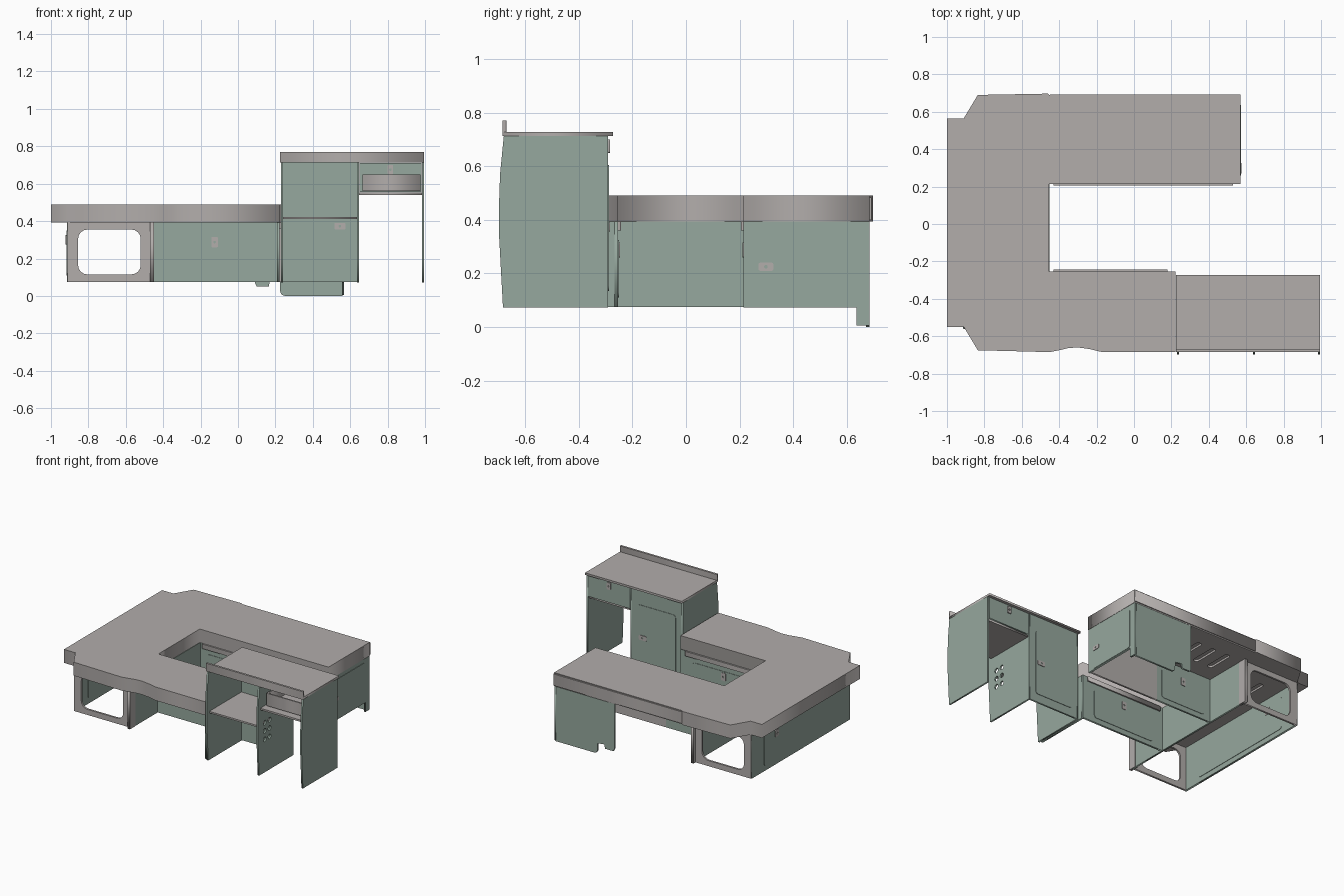
import bpy, math
from mathutils import Matrix

if "Cube" in bpy.data.objects:
    bpy.data.objects.remove(bpy.data.objects["Cube"])


def material(name, rgb):
    m = bpy.data.materials.new(name)
    m.diffuse_color = (*rgb, 1)
    m.use_nodes = True
    m.node_tree.nodes["Principled BSDF"].inputs["Base Color"].default_value = m.diffuse_color
    return m


GREEN = material("sage green", (0.305, 0.392, 0.342))
GRAY = material("warm gray", (0.445, 0.418, 0.407))

# local (u, v, w) -> world for a panel perpendicular to each axis
FRAMES = {
    'x': Matrix(((0, 0, 1, 0), (1, 0, 0, 0), (0, 1, 0, 0), (0, 0, 0, 1))),
    'y': Matrix(((1, 0, 0, 0), (0, 0, -1, 0), (0, 1, 0, 0), (0, 0, 0, 1))),
    'z': Matrix.Identity(4),
}


def panel(name, axis, lo, hi, outline, mat, holes=()):
    """Flat outline with optional holes, extruded along axis from lo to hi."""
    cu = bpy.data.curves.new(name, 'CURVE')
    cu.dimensions = '2D'
    cu.fill_mode = 'BOTH'
    cu.extrude = (hi - lo) / 2
    for loop in (outline, *holes):
        sp = cu.splines.new('POLY')
        sp.points.add(len(loop) - 1)
        for p, (u, v) in zip(sp.points, loop):
            p.co = (u, v, 0, 1)
        sp.use_cyclic_u = True
    tmp = bpy.data.objects.new(name + "_curve", cu)
    me = bpy.data.meshes.new_from_object(tmp)
    bpy.data.objects.remove(tmp)
    mid = (lo + hi) / 2 * (-1 if axis == 'y' else 1)
    me.transform(FRAMES[axis] @ Matrix.Translation((0, 0, mid)))
    me.materials.clear()
    me.materials.append(mat)
    ob = bpy.data.objects.new(name, me)
    bpy.context.collection.objects.link(ob)
    return ob


def rect(u0, u1, v0, v1, r=0.0, n=4):
    if r == 0:
        return [(u0, v0), (u1, v0), (u1, v1), (u0, v1)]
    pts = []
    for k, (cu, cv) in enumerate(((u1 - r, v1 - r), (u0 + r, v1 - r),
                                  (u0 + r, v0 + r), (u1 - r, v0 + r))):
        for i in range(n + 1):
            a = math.pi / 2 * (k + i / n)
            pts.append((cu + r * math.cos(a), cv + r * math.sin(a)))
    return pts


def circle(u, v, r, n=12):
    return [(u + r * math.cos(i * math.tau / n), v + r * math.sin(i * math.tau / n))
            for i in range(n)]


def box(name, x, y, z, mat):
    return panel(name, 'z', z[0], z[1], rect(*x, *y), mat)


def door(name, axis, lo, hi, r, handle):
    """Raised rounded door visible on both sides, plus a small latch."""
    panel(name, axis, lo - 0.003, hi + 0.003, rect(*r, 0.02), GREEN)
    u, v, w, h = handle
    panel(name + "_latch", axis, lo - 0.007, hi + 0.007,
          rect(u - w, u + w, v - h, v + h, 0.006), GRAY, [circle(u, v, 0.007)])


# U-shaped cushion and the slotted bed board below it
cushion = [(-1, -.55), (-.91, -.55), (-.835, -.675), (-.45, -.685), (-.4, -.675),
           (-.35, -.663), (-.3, -.66), (-.24, -.668), (-.18, -.683), (.222, -.685),
           (.222, -.255), (-.455, -.255), (-.455, .215), (.57, .215), (.57, .685),
           (-.45, .688), (-.46, .697), (-.835, .69), (-.91, .565), (-1, .565)]
panel("seat_cushion", 'z', .407, .49, cushion, GRAY)
slots = [rect(x - .02, x + .02, y - .1, y + .1, .018)
         for x, y in ((-.1, .45), (-.22, .45), (-.34, .45), (-.6, .3), (-.75, .3),
                      (-.6, -.3), (-.75, -.3))]
panel("bed_board", 'z', .393, .407, cushion, GRAY, slots)

# Left seat: outer wall, inner wall and two open frames
Z = (.075, .393)
panel("left_wall", 'x', -.915, -.9, rect(-.56, .56, *Z), GREEN)
door("left_wall_door", 'x', -.915, -.9, (-.42, .42, .11, .35), (.28, .3, .02, .025))
panel("seat_inner_wall", 'x', -.465, -.452, rect(-.56, .56, *Z), GREEN)
for name, y in (("front", -.555), ("back", .555)):
    panel(name + "_open_frame", 'y', y - .007, y + .007, rect(-.912, -.455, *Z), GRAY,
          [rect(-.855, -.52, .115, .355, .05)])
    panel(name + "_frame_post", 'x', -.47, -.45,
          rect(y - .03, y + .03, *Z), GRAY)

# Short front bench beside the kitchen
panel("front_bench_panel", 'y', -.267, -.253, rect(-.455, .222, *Z), GREEN)
door("front_bench_door", 'y', -.267, -.253, (-.37, .125, .11, .325), (-.125, .288, .018, .028))
panel("front_bench_end", 'x', .208, .221, rect(-.675, -.255, *Z), GREEN)
box("front_bench_lip", (-.43, .18), (-.255, -.243), (.36, .393), GRAY)

# Long back bench with its step-down end
panel("back_bench_panel", 'y', .217, .23, rect(-.455, 0, *Z), GREEN)
panel("back_bench_gray_panel", 'y', .217, .23, rect(0, .56, *Z), GRAY)
door("back_bench_door", 'y', .217, .23, (-.4, -.04, .11, .325), (-.22, .288, .018, .028))
box("back_bench_lip", (-.43, .53), (.205, .217), (.36, .393), GRAY)
panel("back_bench_end", 'x', .555, .568,
      [(.215, .073), (.637, .073), (.637, .005), (.685, .005), (.685, .393), (.215, .393)],
      GREEN)
door("back_bench_end_door", 'x', .555, .568, (.258, .637, .078, .365), (.298, .225, .028, .015))
panel("back_bench_outer_wall", 'y', .672, .685,
      [(.56, 0), (.25, 0), (.235, .005), (.226, .02), (.224, .073), (.17, .08),
       (.165, .05), (.1, .05), (.09, .07), (.09, .393), (.56, .393)], GREEN)
box("back_bench_trim", (-.45, .57), (.683, .693), (.4, .483), GRAY)

# Kitchen uprights with a gently curved outer edge
side = [(-.683, .073), (-.69, .2), (-.697, .33), (-.698, .45), (-.694, .57), (-.68, .713),
        (-.292, .713), (-.292, .073)]
holes = [circle(y, z, .017) for y in (-.62, -.565) for z in (.31, .37, .43)]
for name, x, cut in (("left", .235, ()), ("middle", .641, holes), ("right", .989, ())):
    panel("kitchen_" + name + "_side", 'x', x - .006, x + .006, side, GREEN, cut)

# Kitchen worktop, upstand and shelves
box("worktop", (.225, .995), (-.685, -.273), (.713, .728), GRAY)
box("worktop_upstand", (.225, .995), (-.685, -.67), (.728, .77), GRAY)
box("cupboard_shelf", (.24, .636), (-.67, -.305), (.41, .422), GRAY)
box("drawer_shelf", (.647, .984), (-.67, -.3), (.54, .553), GRAY)

# Cupboard front and door
panel("cupboard_front", 'y', -.303, -.291, rect(.24, .636, .075, .713), GREEN)
door("cupboard_door", 'y', -.303, -.291, (.285, .59, .135, .605), (.545, .373, .03, .017))

# Drawer front and open box
panel("drawer_front", 'y', -.303, -.291, rect(.65, .982, .555, .71), GREEN)
panel("drawer_latch", 'y', -.31, -.284, rect(.8, .83, .65, .7, .006), GRAY,
      [circle(.815, .675, .007)])
box("drawer_base", (.665, .975), (-.62, -.303), (.56, .567), GRAY)
box("drawer_back", (.665, .975), (-.627, -.617), (.56, .65), GRAY)
for name, x in (("left", .665), ("right", .965)):
    box("drawer_" + name + "_side", (x, x + .01), (-.617, -.303), (.56, .65), GRAY)
